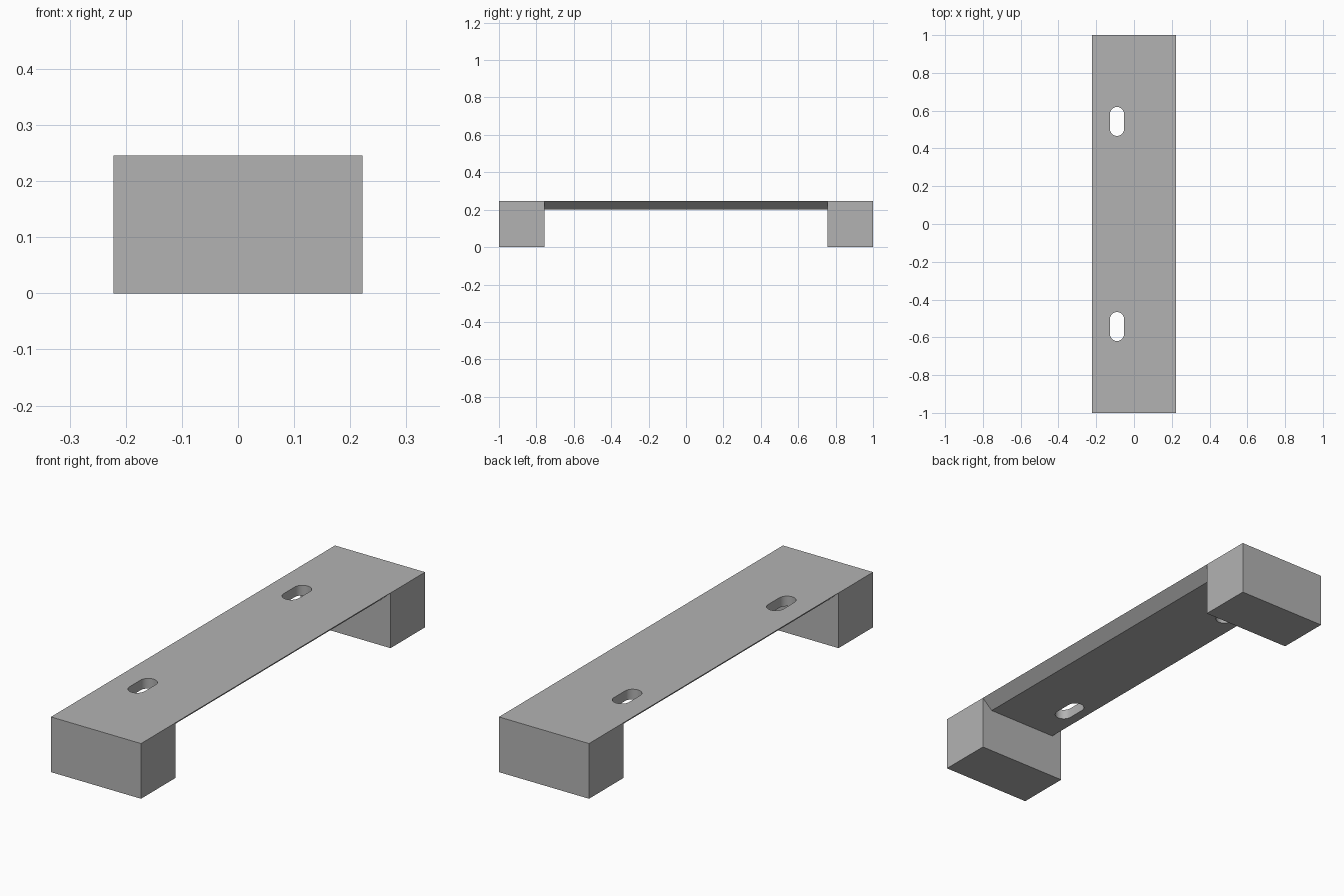
import bpy
import bmesh
from math import pi, cos, sin, radians

if "Cube" in bpy.data.objects:
    bpy.data.objects.remove(bpy.data.objects["Cube"], do_unlink=True)

HALF_W, HALF_L, HEIGHT = 0.222, 1.0, 0.246
INNER_Y = 0.757            # inner faces of the feet
PLATE_Z = 0.201            # underside of the plate
CHAMFER = 0.05             # inward slope of the plate edges
SLOT_X, SLOT_Y, SLOT_R, SLOT_STRAIGHT = -0.09, 0.543, 0.0375, 0.078

grey = bpy.data.materials.new("plain grey")
grey.use_nodes = True
grey.diffuse_color = (0.45, 0.45, 0.45, 1)
grey.node_tree.nodes["Principled BSDF"].inputs["Base Color"].default_value = (0.45, 0.45, 0.45, 1)


def prism(name, outline, direction):
    """Extrude a closed outline of 3D points into a solid."""
    bm = bmesh.new()
    face = bm.faces.new([bm.verts.new(p) for p in outline])
    new = bmesh.ops.extrude_face_region(bm, geom=[face])["geom"]
    verts = [v for v in new if isinstance(v, bmesh.types.BMVert)]
    bmesh.ops.translate(bm, verts=verts, vec=direction)
    bmesh.ops.recalc_face_normals(bm, faces=bm.faces)
    mesh = bpy.data.meshes.new(name)
    bm.to_mesh(mesh)
    bm.free()
    mesh.materials.append(grey)
    obj = bpy.data.objects.new(name, mesh)
    bpy.context.collection.objects.link(obj)
    return obj


def combine(target, other, operation):
    """Apply a boolean and drop the helper."""
    mod = target.modifiers.new("combine", "BOOLEAN")
    mod.object, mod.operation, mod.solver = other, operation, "EXACT"
    bpy.context.view_layer.objects.active = target
    bpy.ops.object.modifier_apply(modifier=mod.name)
    bpy.data.objects.remove(other, do_unlink=True)


# Plate with edges sloping in towards its underside
low = HALF_W - CHAMFER
section = [(-HALF_W, HEIGHT), (HALF_W, HEIGHT), (low, PLATE_Z), (-low, PLATE_Z)]
overlap = INNER_Y + 0.1
bracket = prism("mounting_bracket", [(x, -overlap, z) for x, z in section], (0, 2 * overlap, 0))

for side in (-1, 1):
    # Block foot at each end
    y0, y1 = side * INNER_Y, side * HALF_L
    base = [(-HALF_W, y0, 0), (HALF_W, y0, 0), (HALF_W, y1, 0), (-HALF_W, y1, 0)]
    combine(bracket, prism("foot", base, (0, 0, HEIGHT)), "UNION")

    # Round-ended screw slot
    outline = []
    for end in (1, -1):
        for i in range(17):
            a = pi * i / 16 + (0 if end > 0 else pi)
            outline.append((SLOT_X + SLOT_R * cos(a),
                            side * SLOT_Y + end * SLOT_STRAIGHT / 2 + SLOT_R * sin(a), 0.1))
    combine(bracket, prism("slot_cutter", outline, (0, 0, 0.3)), "DIFFERENCE")

# Merge flush faces and smooth the slot ends
bm = bmesh.new()
bm.from_mesh(bracket.data)
bmesh.ops.remove_doubles(bm, verts=bm.verts, dist=0.0001)
bmesh.ops.dissolve_limit(bm, angle_limit=radians(0.5), verts=bm.verts, edges=bm.edges)
bm.to_mesh(bracket.data)
bm.free()
bpy.ops.object.select_all(action="DESELECT")
bracket.select_set(True)
bpy.context.view_layer.objects.active = bracket
bpy.ops.object.shade_smooth_by_angle(angle=radians(30))
